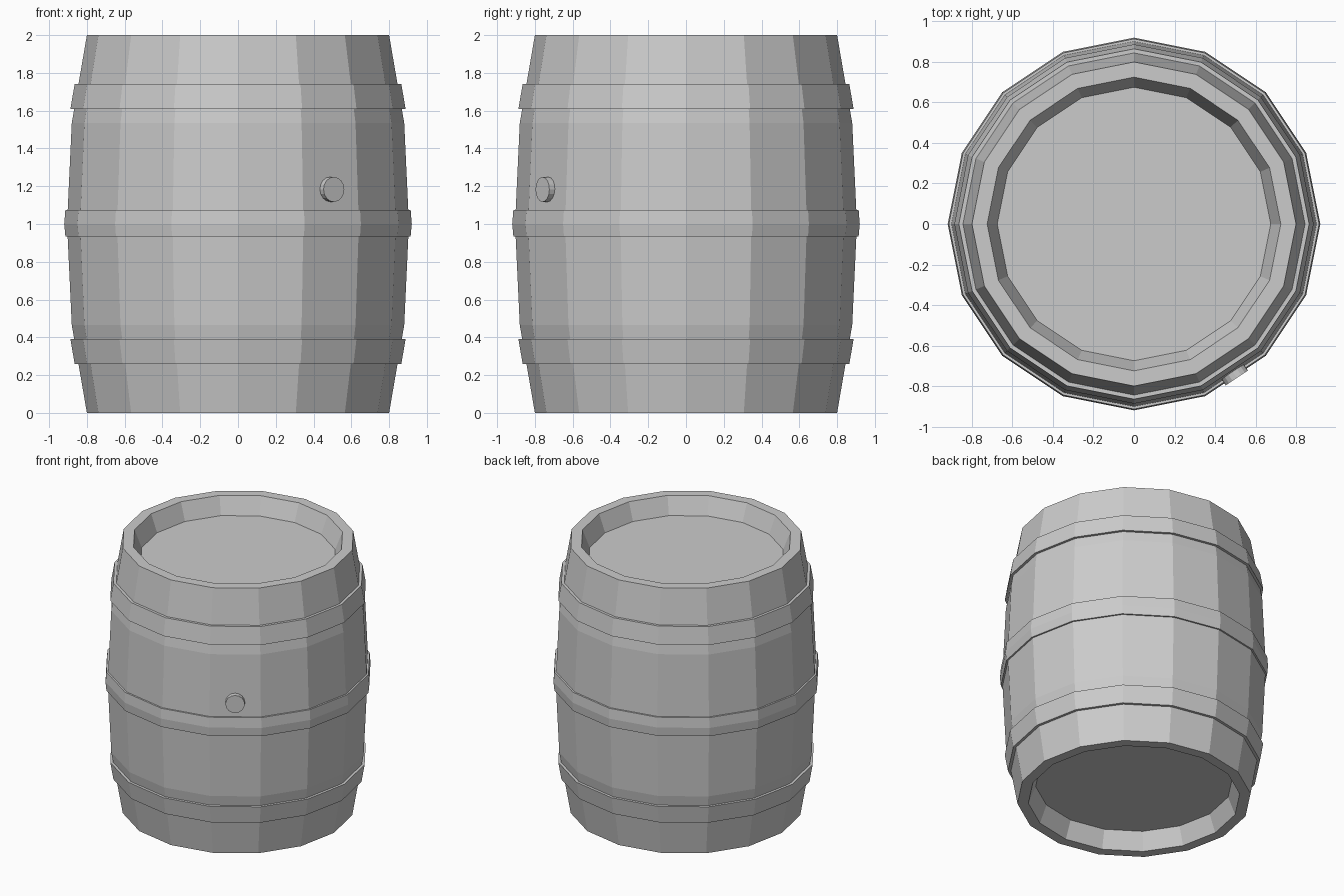
import bpy, bmesh
from math import sin, cos, tau, radians
from mathutils import Matrix

if "Cube" in bpy.data.objects:
    bpy.data.objects.remove(bpy.data.objects["Cube"])

SIDES = 16


def make_object(name, bm):
    bmesh.ops.recalc_face_normals(bm, faces=bm.faces)
    mesh = bpy.data.meshes.new(name)
    bm.to_mesh(mesh)
    bm.free()
    obj = bpy.data.objects.new(name, mesh)
    bpy.context.collection.objects.link(obj)
    return obj


def lathe(name, profile, closed):
    """Revolve (radius, z) points; an open profile gets both ends capped."""
    bm = bmesh.new()
    rings = [[bm.verts.new((r * cos(tau * i / SIDES), r * sin(tau * i / SIDES), z))
              for i in range(SIDES)] for r, z in profile]
    pairs = list(zip(rings, rings[1:]))
    if closed:
        pairs.append((rings[-1], rings[0]))
    else:
        bm.faces.new(rings[0])
        bm.faces.new(rings[-1])
    for a, b in pairs:
        for i in range(SIDES):
            j = (i + 1) % SIDES
            bm.faces.new((a[i], a[j], b[j], b[i]))
    return make_object(name, bm)


# Staves with recessed heads at both ends
half = [(0.675, 0.13), (0.725, 0.0), (0.80, 0.0), (0.88, 0.465)]
body = half + [(0.905, 1.0)] + [(r, 2 - z) for r, z in reversed(half)]
lathe("barrel_body", body, closed=False)

# Metal hoops: outer profile plus an inner edge sunk into the staves
middle = [(0.914, 0.935), (0.92, 1.0), (0.914, 1.075)]
lower = [(0.865, 0.26), (0.887, 0.39)]
upper = [(r, 2 - z) for r, z in lower]
for name, outer in (("middle_hoop", middle), ("lower_hoop", lower), ("upper_hoop", upper)):
    inner = [(r - 0.035, z) for r, z in reversed(outer)]
    lathe(name, outer + inner, closed=True)

# Bung on the front right stave
angle = radians(-56.25)
bm = bmesh.new()
bmesh.ops.create_cone(bm, cap_ends=True, segments=16, radius1=0.066, radius2=0.066,
                      depth=0.05,
                      matrix=Matrix.Translation((0, 0, 1.183))
                      @ Matrix.Rotation(angle, 4, 'Z')
                      @ Matrix.Translation((0.889, 0, 0))
                      @ Matrix.Rotation(radians(90), 4, 'Y'))
make_object("bung", bm)
